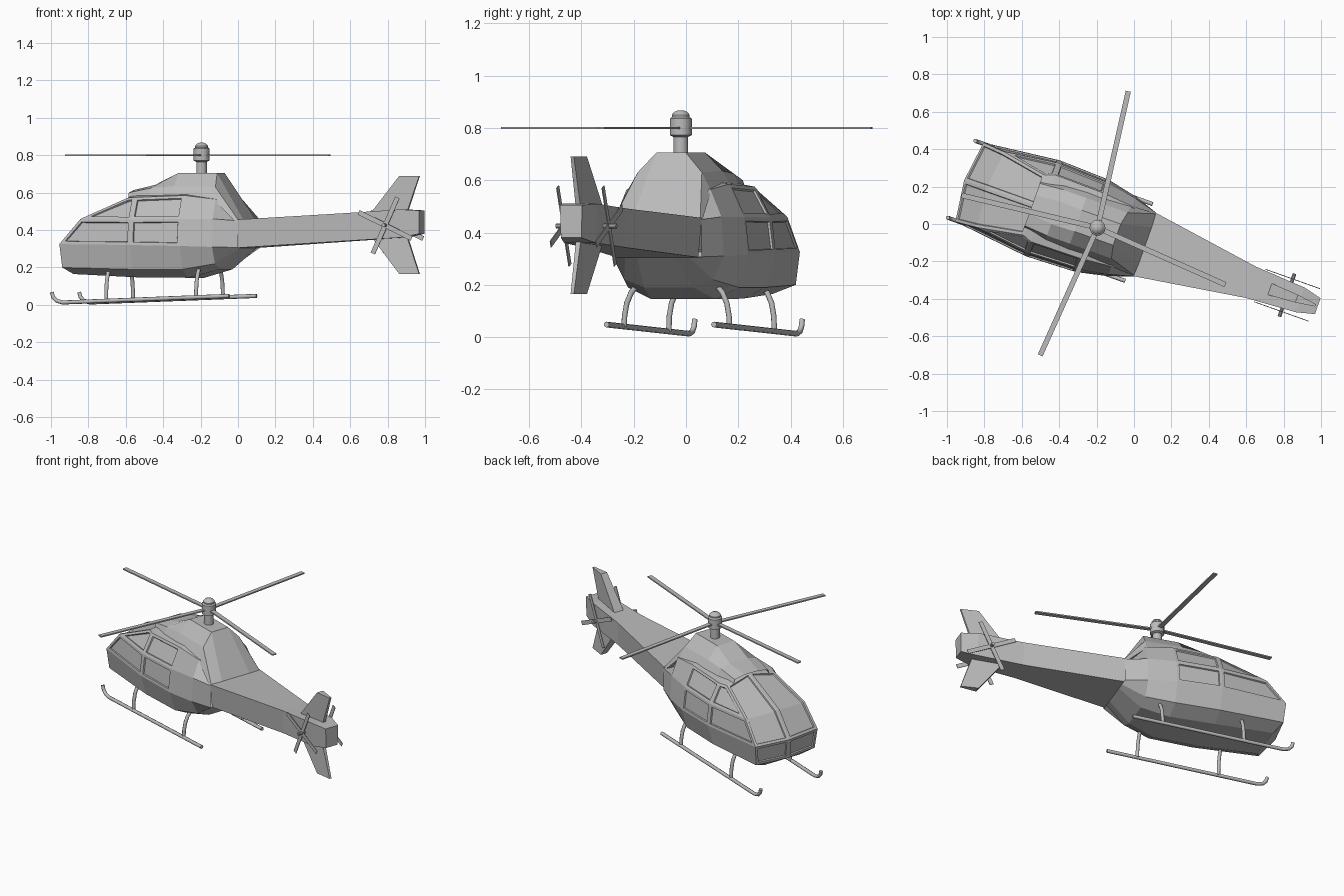
import bpy, bmesh, math
from mathutils import Matrix, Vector

cube = bpy.data.objects.get("Cube")
if cube:
    bpy.data.objects.remove(cube, do_unlink=True)

# Aircraft frame: origin under the rotor mast, +x to the tail, yawed in the world
YAW = math.radians(-19.6)
FRAME = Matrix.Translation((-0.195, -0.02, 0)) @ Matrix.Rotation(YAW, 4, 'Z')

grey = bpy.data.materials.new("light_grey")
grey.use_nodes = True
COLOUR = (0.5, 0.5, 0.5, 1)
grey.diffuse_color = COLOUR
grey.node_tree.nodes["Principled BSDF"].inputs["Base Color"].default_value = COLOUR


def place(name, data, local=Matrix()):
    data.materials.append(grey)
    obj = bpy.data.objects.new(name, data)
    bpy.context.scene.collection.objects.link(obj)
    obj.matrix_world = FRAME @ local
    return obj


def finish(name, bm, local=Matrix()):
    mesh = bpy.data.meshes.new(name)
    bm.to_mesh(mesh)
    bm.free()
    return place(name, mesh, local)


def mirror(obj):
    mod = obj.modifiers.new("mirror", 'MIRROR')
    mod.use_axis = (False, True, False)
    mod.merge_threshold = 0.0005


def loft(bm, rings, closed):
    """Skin rings of points; returns ring vertices and faces as grids."""
    verts = [[bm.verts.new(p) for p in ring] for ring in rings]
    count = len(rings[0])
    faces = [[bm.faces.new((a[i], b[i], b[(i + 1) % count], a[(i + 1) % count]))
              for i in range(count if closed else count - 1)]
             for a, b in zip(verts, verts[1:])]
    return verts, faces


def solid_loft(name, rings, local=Matrix()):
    bm = bmesh.new()
    verts, _ = loft(bm, rings, True)
    bm.faces.new(verts[0])
    bm.faces.new(verts[-1][::-1])
    bmesh.ops.recalc_face_normals(bm, faces=bm.faces)
    return finish(name, bm, local)


def lathe(name, profile, local=Matrix(), sides=20):
    rings = [[(r * math.cos(i * math.tau / sides), r * math.sin(i * math.tau / sides), z)
              for i in range(sides)] for r, z in profile]
    obj = solid_loft(name, rings, local)
    bpy.ops.object.select_all(action='DESELECT')
    obj.select_set(True)
    bpy.context.view_layer.objects.active = obj
    bpy.ops.object.shade_smooth_by_angle(angle=math.radians(35))


def tube(name, points, radius):
    curve = bpy.data.curves.new(name, 'CURVE')
    curve.dimensions = '3D'
    curve.bevel_depth = radius
    curve.bevel_resolution = 2
    curve.use_fill_caps = True
    spline = curve.splines.new('POLY')
    spline.points.add(len(points) - 1)
    for point, co in zip(spline.points, points):
        point.co = (*co, 1)
        
    place(name, curve)


def station(u, *half):
    return [(u, v, z) for v, z in half]


# Cabin: one half, belly centre up to roof centre, then mirrored
nose = [(-.68, 0, .165), (-.68, .13, .165), (-.715, .212, .2), (-.727, .2245, .325),
        (-.61, .215, .46), (-.36, .17, .572), (-.34, 0, .605)]
sections = [
    nose,
    station(-.31, (0, .147), (.14, .147), (.235, .19), (.272, .32), (.255, .457), (.19, .575), (0, .61)),
    station(-.03, (0, .145), (.13, .145), (.225, .19), (.262, .315), (.245, .46), (.185, .585), (0, .62)),
    station(.14, (0, .19), (.1, .19), (.18, .22), (.225, .31), (.215, .46), (.17, .565), (0, .59)),
    station(.27, (0, .305), (.08, .305), (.13, .305), (.18, .307), (.18, .45), (.1, .456), (0, .456)),
]
bm = bmesh.new()
rings, skin = loft(bm, sections, False)
a, b, c, d, e, f, g = rings[0]
chin, brow, glass_mid = [bm.verts.new(p) for p in
                         ((-.742, 0, .2), (-.757, 0, .325), (-.635, 0, .472))]
bm.faces.new((a, b, c, chin))
nose_pane = bm.faces.new((chin, c, d, brow))
screen = [bm.faces.new((brow, d, e, glass_mid)), bm.faces.new((glass_mid, e, f, g))]
bmesh.ops.recalc_face_normals(bm, faces=bm.faces)
bm.normal_update()
if skin[1][3].normal.y < 0:
    bmesh.ops.reverse_faces(bm, faces=bm.faces)

# Recessed window panes
panes = [[nose_pane], screen] + [[skin[bay][row]] for bay in (0, 1) for row in (3, 4)]
for pane in panes:
    bmesh.ops.inset_region(bm, faces=pane, thickness=.016, use_even_offset=True, use_boundary=True)
    bmesh.ops.inset_region(bm, faces=pane, thickness=.004, depth=-.008, use_boundary=True)
mirror(finish("cabin", bm))

# Engine housing on the roof, sloping down to the tail
housing = [
    station(-.37, (0, .57), (.13, .57), (.12, .6), (.05, .613), (0, .613)),
    station(-.24, (0, .57), (.16, .57), (.13, .625), (.065, .642), (0, .642)),
    station(-.11, (0, .57), (.17, .57), (.13, .635), (.06, .705), (0, .705)),
    [(.11, 0, .56), (.13, .17, .56), (.125, .13, .63), (.11, .06, .705), (.11, 0, .705)],
    [(.27, 0, .43), (.27, .178, .43), (.27, .175, .454), (.272, .1, .457), (.272, 0, .457)],
]
bm = bmesh.new()
loft(bm, housing, False)
bmesh.ops.recalc_face_normals(bm, faces=bm.faces)
if max(bm.faces, key=lambda face: face.calc_center_median().z).normal.z < 0:
    bmesh.ops.reverse_faces(bm, faces=bm.faces)
mirror(finish("engine_housing", bm))

# Tail boom
boom = [(.265, .18, .305, .456), (.87, .088, .343, .492), (1.15, .07, .36, .51), (1.25, .045, .38, .505)]
solid_loft("tail_boom", [[(u, -w * .92, lo), (u, w * .92, lo), (u, w, hi), (u, -w, hi)]
                         for u, w, lo, hi in boom])

# Swept fins above and below the boom, thick at the leading edge
for name, root, tip in (("upper_fin", .47, .69), ("lower_fin", .39, .165)):
    solid_loft(name, [[(front, -w, z), (front, w, z), (back, w * .3, z), (back, -w * .3, z)]
                      for front, back, w, z in ((.955, 1.16, .034, root), (1.13, 1.237, .022, tip))])


def blade(name, start, end, half_width, half_thick, local):
    solid_loft(name, [[(x, s * half_width, t * half_thick)
                       for s, t in ((-1, -1), (1, -1), (1, 1), (-1, 1))] for x in (start, end)], local)


# Main rotor
lathe("rotor_mast", [(.028, .69), (.028, .78)])
lathe("rotor_hub", [(.028, .765), (.042, .772), (.042, .835), (.034, .842),
                    (.034, .85), (.025, .861), (.01, .867)])
for i, angle in enumerate((77.3, 166.6, 245.8, 336)):
    turn = Matrix.Rotation(math.radians(angle) - YAW, 4, 'Z')
    blade(f"main_blade_{i + 1}", .03, .748, .014, .004, Matrix.Translation((0, 0, .8)) @ turn)

# Tail rotors on both sides
for side, label in ((1, "left"), (-1, "right")):
    hub = Matrix.Translation((1.075, side * .092, .425)) @ Matrix.Rotation(math.pi / 2, 4, 'X')
    lathe(f"tail_rotor_hub_{label}", [(.01, -.03), (.01, .03)], hub, 10)
    for i in range(4):
        turn = Matrix.Rotation(math.radians(65 + 90 * i), 4, 'Z')
        blade(f"tail_blade_{label}_{i + 1}", 0, .165, .013, .002, hub @ turn)

# Landing skids and bowed legs
for side, label in ((1, "left"), (-1, "right")):
    v = side * .218
    tube(f"skid_{label}", [(-.772, v, .068), (-.765, v, .042), (-.745, v, .022),
                           (-.71, v, .013), (.235, v, .048)], .011)
    for u, end, foot in ((-.465, "front", .022), (.045, "rear", .04)):
        tube(f"skid_leg_{end}_{label}", [(u, side * w, z) for w, z in
             ((.214, foot), (.212, .08), (.203, .13), (.185, .17), (.16, .2))], .011)
